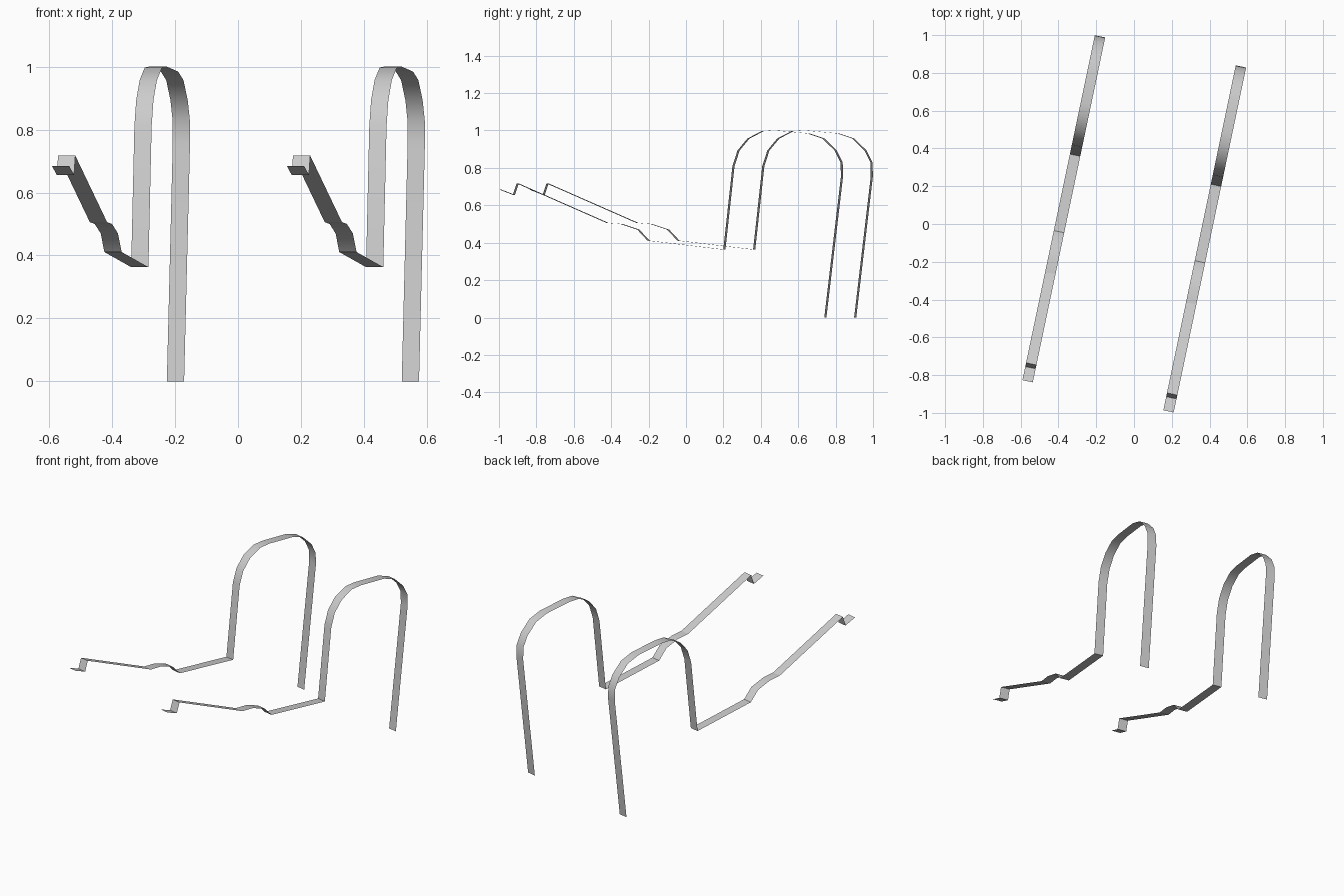
import bpy, math
from mathutils import Vector

if "Cube" in bpy.data.objects:
    bpy.data.objects.remove(bpy.data.objects["Cube"])

WIDTH = 0.056
SLOPE = 0.21                                   # sideways drift per unit of depth
ANG = math.atan(SLOPE)
ACROSS = Vector((math.cos(ANG), -math.sin(ANG), 0))
MID = Vector((0.3745, -0.0785, 0))             # centre of the right-hand strap
STEP = Vector((-0.746, 0.1595, 0))             # offset to the left-hand strap


def strap(name, profile):
    """Thin ribbon following a (y, z) profile, with a copy for the other side."""
    verts, faces = [], []
    for y, z in profile:
        c = Vector((MID.x + SLOPE * (y - MID.y), y, z))
        verts += [c - ACROSS * WIDTH / 2, c + ACROSS * WIDTH / 2]
    for i in range(len(profile) - 1):
        a = 2 * i
        faces.append((a, a + 1, a + 3, a + 2))
    me = bpy.data.meshes.new(name)
    me.from_pydata(verts, [], faces)
    me.polygons.foreach_set("use_smooth", [True] * len(faces))
    me.set_sharp_from_angle(angle=math.radians(30))
    for side, loc in (("right", Vector()), ("left", STEP)):
        ob = bpy.data.objects.new(f"{name}_{side}", me)
        ob.location = loc
        bpy.context.collection.objects.link(ob)


# front arm with the stepped clip at its tip
strap("clip_arm", [(-0.992, 0.684), (-0.92, 0.656), (-0.90, 0.717),
                   (-0.42, 0.506)])

# curved dip, flat base, tall arch and rear leg
strap("arch_strap", [(-0.42, 0.506), (-0.345, 0.50), (-0.255, 0.47),
                     (-0.20, 0.411), (0.205, 0.363),
                     (0.254, 0.81), (0.281, 0.893), (0.334, 0.957),
                     (0.411, 0.997), (0.48, 1.0), (0.655, 0.984),
                     (0.735, 0.957), (0.80, 0.893), (0.832, 0.829),
                     (0.834, 0.754), (0.745, 0.0)])
